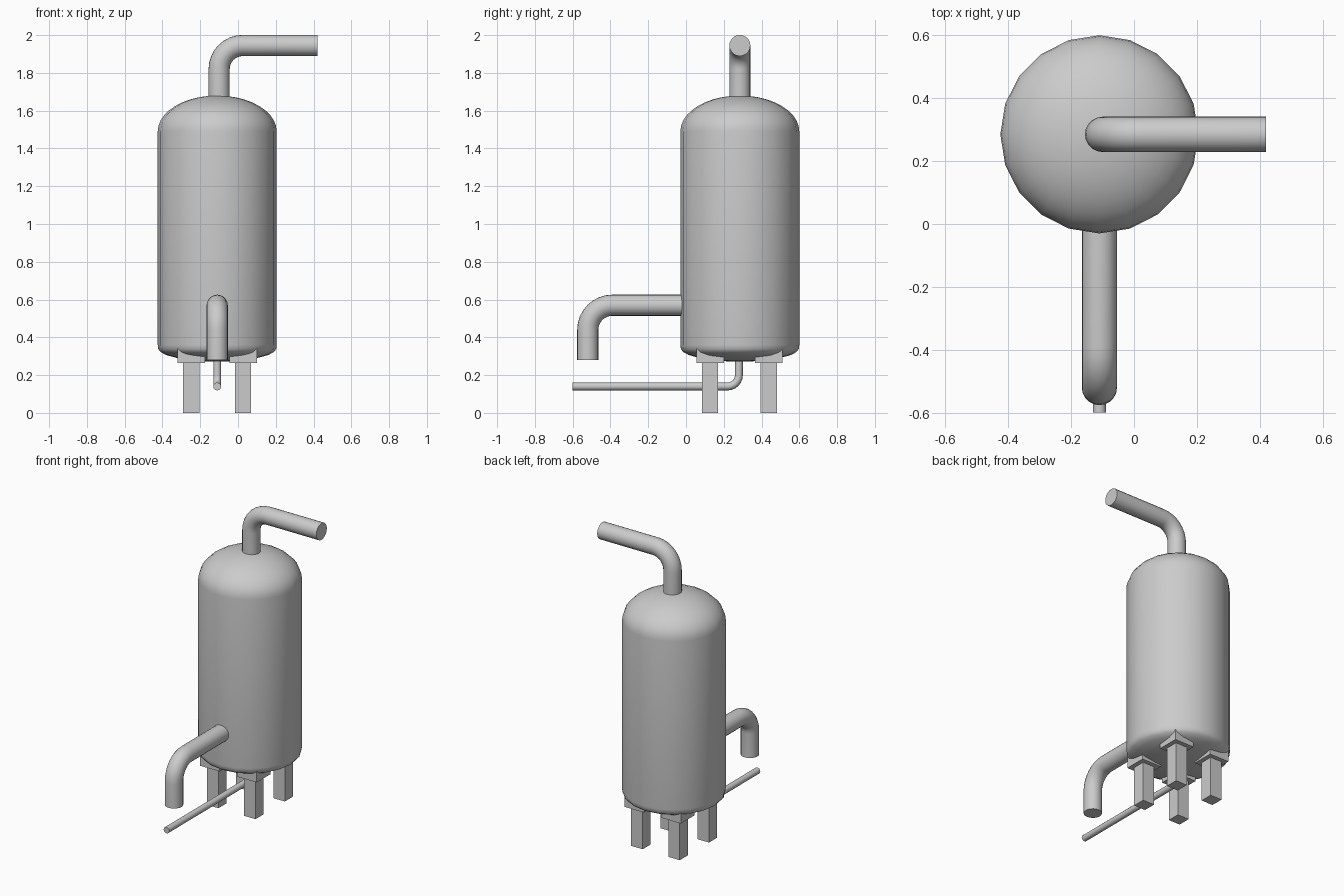
import bpy, bmesh
from math import sin, cos, pi, radians
from mathutils import Vector

if "Cube" in bpy.data.objects:
    bpy.data.objects.remove(bpy.data.objects["Cube"])

CX, CY = -0.11, 0.285      # tank axis
R = 0.315


def make(name, bm, smooth=True):
    bmesh.ops.recalc_face_normals(bm, faces=bm.faces)
    me = bpy.data.meshes.new(name)
    bm.to_mesh(me)
    bm.free()
    ob = bpy.data.objects.new(name, me)
    bpy.context.collection.objects.link(ob)
    if smooth:
        bpy.ops.object.select_all(action='DESELECT')
        ob.select_set(True)
        bpy.context.view_layer.objects.active = ob
        bpy.ops.object.shade_smooth_by_angle(angle=radians(32))
    return ob


def skin(bm, rings):
    """Bridge a list of vertex rings and cap both ends."""
    n = len(rings[0])
    for a, b in zip(rings, rings[1:]):
        for i in range(n):
            j = (i + 1) % n
            bm.faces.new((a[i], a[j], b[j], b[i]))
    bm.faces.new(rings[0])
    bm.faces.new(rings[-1])


def elbow_pipe(name, start, corner, end, r, bend, sides=20, steps=8):
    """Round pipe with one 90 degree elbow."""
    start, corner, end = map(Vector, (start, corner, end))
    d1, d2 = (corner - start).normalized(), (end - corner).normalized()
    side = d1.cross(d2)
    centre = corner - d1 * bend + d2 * bend
    path = [(start, d1)]
    for k in range(steps + 1):
        t = pi / 2 * k / steps
        path.append((centre - d2 * bend * cos(t) + d1 * bend * sin(t),
                     d1 * cos(t) + d2 * sin(t)))
    path.append((end, d2))
    bm = bmesh.new()
    rings = []
    for p, d in path:
        u = side.cross(d)
        rings.append([bm.verts.new(p + r * (u * cos(2 * pi * i / sides) + side * sin(2 * pi * i / sides)))
                      for i in range(sides)])
    skin(bm, rings)
    return make(name, bm)


# Tank: shallow dished bottom, straight wall, elliptical top
dish = [(0.05, 0.272), (0.13, 0.277), (0.21, 0.29), (0.27, 0.306), (0.3, 0.322), (0.312, 0.338), (R, 0.36)]
dome = [(R * cos(t), 1.49 + 0.19 * sin(t)) for t in (pi / 2 * k / 10 for k in range(10))]
bm = bmesh.new()
skin(bm, [[bm.verts.new((CX + r * cos(2 * pi * i / 20), CY + r * sin(2 * pi * i / 20), z)) for i in range(20)]
          for r, z in dish + dome + [(0.015, 1.68)]])
make("tank", bm)

# Pipes
elbow_pipe("top_pipe", (-0.10, 0.285, 1.62), (-0.10, 0.285, 1.945), (0.42, 0.285, 1.945), 0.056, 0.125)
elbow_pipe("front_pipe", (CX, 0.05, 0.57), (CX, -0.52, 0.57), (CX, -0.52, 0.28), 0.056, 0.13)
elbow_pipe("drain_pipe", (CX, -0.6, 0.14), (CX, 0.28, 0.14), (CX, 0.28, 0.29), 0.021, 0.06, 12, 6)


def dish_height(r):
    for (r0, z0), (r1, z1) in zip(dish, dish[1:]):
        if r0 <= r <= r1:
            return z0 + (z1 - z0) * (r - r0) / (r1 - r0)
    return dish[-1][1]


def block(name, x, y, h, z0, top):
    bm = bmesh.new()
    corners = [(x - h, y - h), (x + h, y - h), (x + h, y + h), (x - h, y + h)]
    skin(bm, [[bm.verts.new((a, b, z0)) for a, b in corners],
              [bm.verts.new((a, b, top(a, b))) for a, b in corners]])
    return make(name, bm, smooth=False)


# Four legs with bracket plates whose tops follow the dish
for sx, xn in ((-1, "left"), (1, "right")):
    for sy, yn in ((-1, "front"), (1, "back")):
        x, y = CX + sx * 0.1375, CY - 0.002 + sy * 0.155
        block(f"{yn}_{xn}_leg", x, y, 0.0425, 0, lambda a, b: 0.27)
        block(f"{yn}_{xn}_bracket", x, y, 0.072, 0.265,
              lambda a, b: dish_height(((a - CX) ** 2 + (b - CY) ** 2) ** 0.5) + 0.004)
